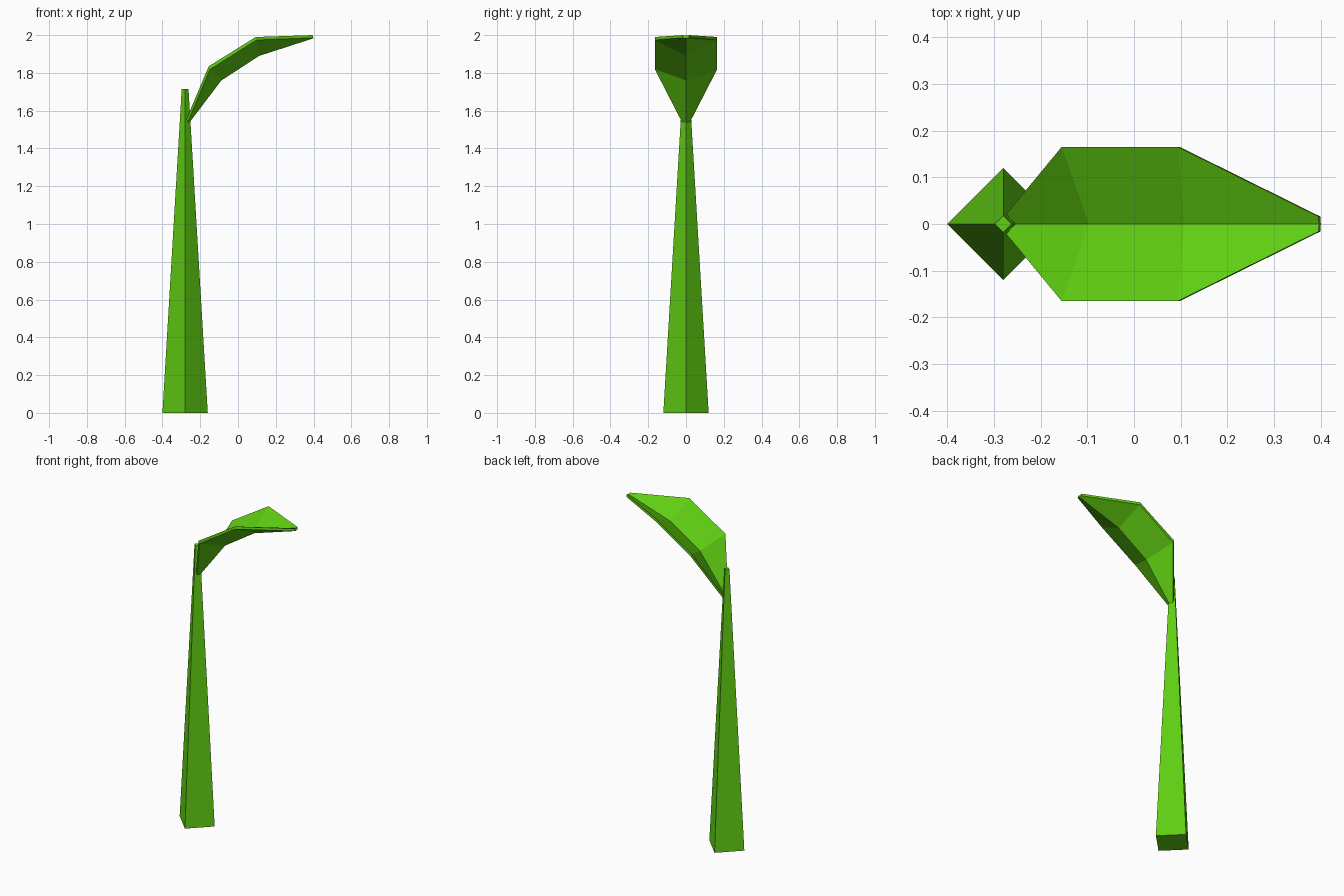
import bpy, bmesh
from math import pi
from mathutils import Matrix, Vector

cube = bpy.data.objects.get("Cube")
if cube:
    bpy.data.objects.remove(cube)

# Single leaf green
green = bpy.data.materials.new("leaf green")
green.use_nodes = True
color = (0.117, 0.62, 0.006, 1)
green.diffuse_color = color
green.node_tree.nodes["Principled BSDF"].inputs["Base Color"].default_value = color


def add_object(name, bm):
    bmesh.ops.recalc_face_normals(bm, faces=bm.faces)
    mesh = bpy.data.meshes.new(name)
    bm.to_mesh(mesh)
    bm.free()
    mesh.materials.append(green)
    obj = bpy.data.objects.new(name, mesh)
    bpy.context.collection.objects.link(obj)


# Tapered four-sided stem, corners on the axes
STEM_HEIGHT = 1.715
bm = bmesh.new()
bmesh.ops.create_cone(bm, cap_ends=True, segments=4, radius1=0.12, radius2=0.018,
                      depth=STEM_HEIGHT,
                      matrix=Matrix.Translation((-0.28, 0, STEM_HEIGHT / 2)))
corner = max(bm.verts, key=lambda v: v.co.x)
if abs(corner.co.y) > 0.01:
    bmesh.ops.rotate(bm, verts=bm.verts, cent=(-0.28, 0, 0),
                     matrix=Matrix.Rotation(pi / 4, 3, "Z"))
add_object("stem", bm)

# Arching folded leaf: rim x, rim z, half width, midrib x, midrib z, underside offset x, z
STATIONS = [
    (-0.273, 1.555, 0.022, -0.266, 1.55, 0.008, -0.014),
    (-0.155, 1.835, 0.165, -0.096, 1.776, 0.008, -0.016),
    (0.094, 1.99, 0.165, 0.108, 1.906, 0.004, -0.016),
    (0.395, 2.0, 0.016, 0.396, 1.997, 0.004, -0.014),
]
bm = bmesh.new()
rings = []
for rim_x, rim_z, half, mid_x, mid_z, off_x, off_z in STATIONS:
    top = [Vector((rim_x, -half, rim_z)), Vector((mid_x, 0, mid_z)), Vector((rim_x, half, rim_z))]
    under = [p + Vector((off_x, 0, off_z)) for p in reversed(top)]
    rings.append([bm.verts.new(p) for p in top + under])
for a, b in zip(rings, rings[1:]):
    for i in range(6):
        j = (i + 1) % 6
        bm.faces.new((a[i], a[j], b[j], b[i]))
# End caps, split along the midrib
for ring in (rings[0], rings[-1]):
    bm.faces.new((ring[0], ring[1], ring[4], ring[5]))
    bm.faces.new((ring[1], ring[2], ring[3], ring[4]))
add_object("leaf", bm)
